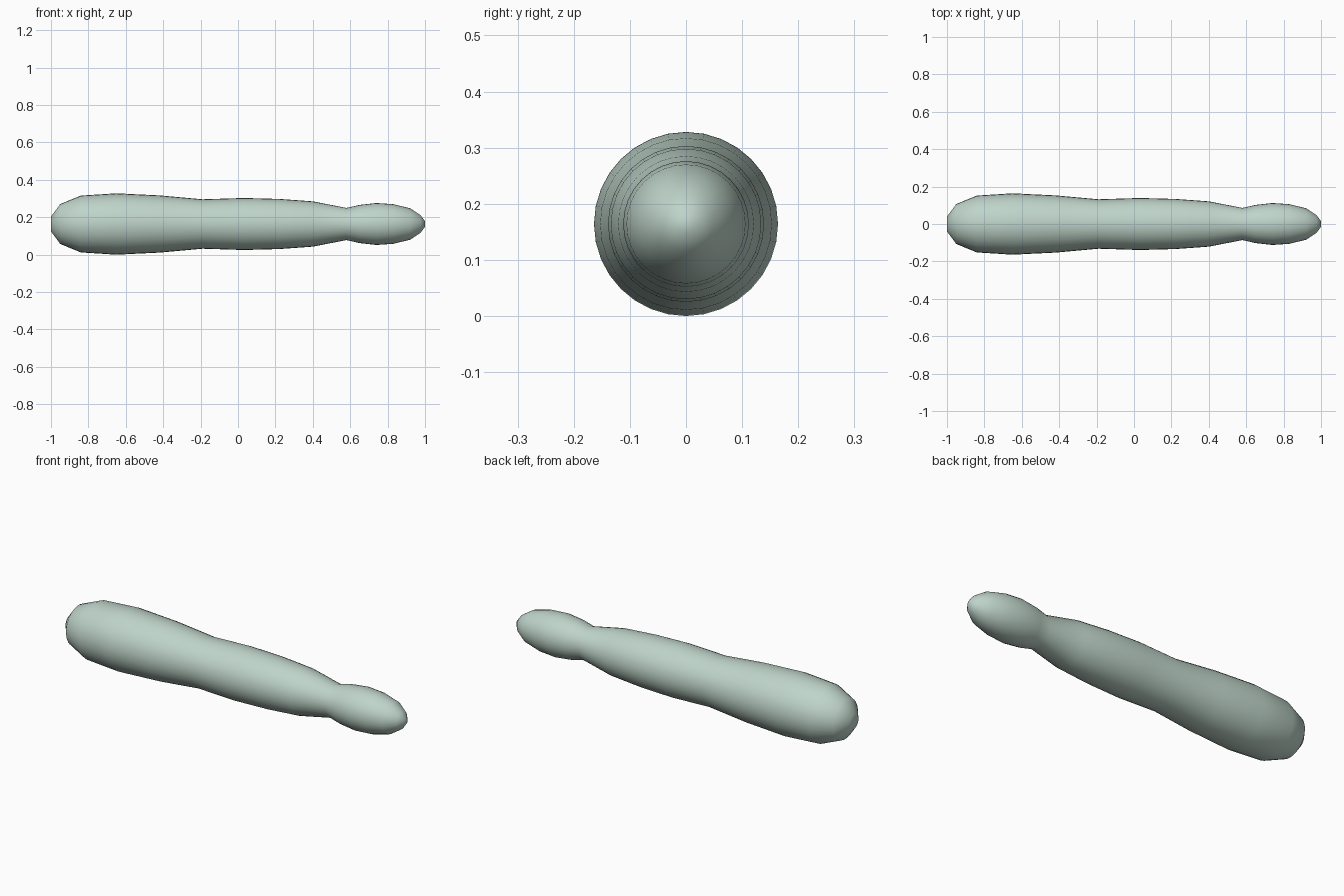
import bpy, bmesh, math
from mathutils import Matrix

cube = bpy.data.objects.get("Cube")
if cube:
    bpy.data.objects.remove(cube, do_unlink=True)

SIDES = 32
AXIS_Z = 0.164

# Outline along the length: (x, radius)
PROFILE = [
    (-1.0, 0), (-1.0, 0.04), (-0.95, 0.107), (-0.84, 0.152), (-0.65, 0.164),
    (-0.42, 0.153), (-0.19, 0.132), (0.03, 0.139), (0.22, 0.134), (0.4, 0.121),
    (0.58, 0.086), (0.65, 0.102), (0.74, 0.112), (0.83, 0.106), (0.92, 0.084),
    (0.975, 0.048), (1.0, 0.015), (1.0, 0),
]


def flat_material(name, color):
    mat = bpy.data.materials.new(name)
    mat.use_nodes = True
    mat.diffuse_color = color
    bsdf = mat.node_tree.nodes["Principled BSDF"]
    bsdf.inputs["Base Color"].default_value = color
    bsdf.inputs["Roughness"].default_value = 0.6
    return mat


def lathe(name, profile, mat):
    """Turn a profile around the x axis."""
    bm = bmesh.new()
    verts = [bm.verts.new((x, 0, r)) for x, r in profile]
    edges = [bm.edges.new(pair) for pair in zip(verts, verts[1:])]
    bmesh.ops.spin(bm, geom=verts + edges, cent=(0, 0, 0), axis=(1, 0, 0),
                   angle=math.tau, steps=SIDES, use_duplicate=False)
    bmesh.ops.remove_doubles(bm, verts=bm.verts[:], dist=0.0005)
    bmesh.ops.recalc_face_normals(bm, faces=bm.faces[:])
    bm.transform(Matrix.Translation((0, 0, AXIS_Z)))
    for face in bm.faces:
        face.smooth = True
    mesh = bpy.data.meshes.new(name)
    bm.to_mesh(mesh)
    bm.free()
    mesh.materials.append(mat)
    obj = bpy.data.objects.new(name, mesh)
    bpy.context.collection.objects.link(obj)
    return obj


# Long rounded body with two narrow waists
lathe("tapered_body", PROFILE, flat_material("pale sage green", (0.52, 0.66, 0.59, 1)))
